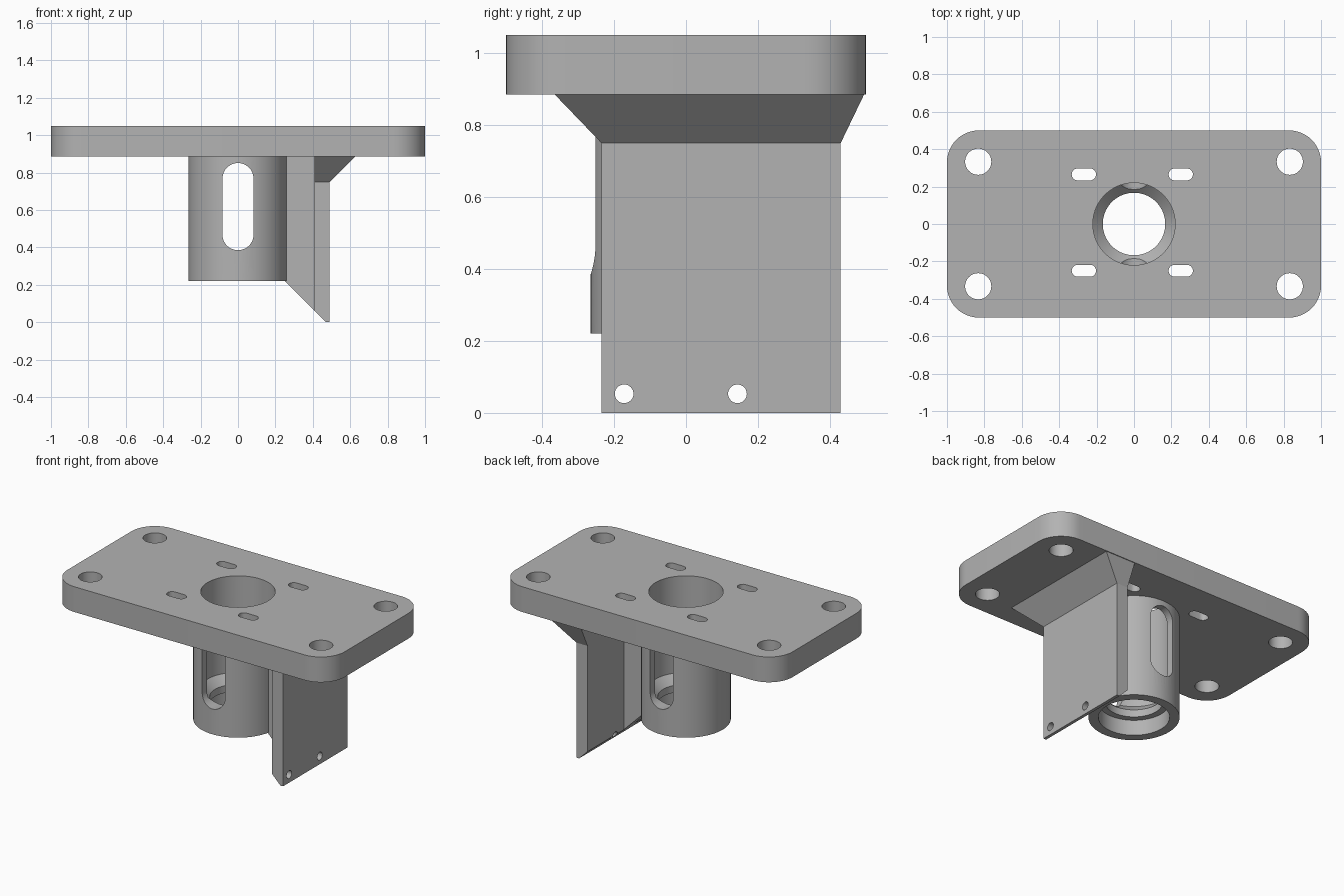
import bpy, bmesh, math
from mathutils import Matrix, Vector

if "Cube" in bpy.data.objects:
    bpy.data.objects.remove(bpy.data.objects["Cube"])

grey = bpy.data.materials.new("grey")
grey.diffuse_color = (0.45, 0.45, 0.45, 1)
grey.use_nodes = True
grey.node_tree.nodes["Principled BSDF"].inputs["Base Color"].default_value = grey.diffuse_color


def finish(name, bm):
    bmesh.ops.recalc_face_normals(bm, faces=bm.faces)
    me = bpy.data.meshes.new(name)
    bm.to_mesh(me)
    bm.free()
    ob = bpy.data.objects.new(name, me)
    bpy.context.collection.objects.link(ob)
    me.materials.append(grey)
    return ob


def add_prism(bm, pts, lo, hi, axes):
    """Extrude a 2D outline from lo to hi; axes maps (u, v, w) to a position."""
    a = [bm.verts.new(axes(u, v, lo)) for u, v in pts]
    b = [bm.verts.new(axes(u, v, hi)) for u, v in pts]
    bm.faces.new(a)
    bm.faces.new(b)
    n = len(pts)
    for i in range(n):
        bm.faces.new((a[i], a[(i + 1) % n], b[(i + 1) % n], b[i]))


def rounded(cx, cy, hx, hy, r, steps=12):
    """Rounded rectangle outline; also gives slots and circles."""
    pts = []
    for k, (sx, sy) in enumerate([(1, 1), (-1, 1), (-1, -1), (1, -1)]):
        for i in range(steps + 1):
            t = math.pi / 2 * (k + i / steps)
            p = (cx + sx * (hx - r) + r * math.cos(t), cy + sy * (hy - r) + r * math.sin(t))
            if not pts or math.dist(p, pts[-1]) > 1e-5:
                pts.append(p)
    if math.dist(pts[0], pts[-1]) < 1e-5:
        pts.pop()
    return pts


def along_x(u, v, w): return (w, u, v)
def along_y(u, v, w): return (u, w, v)
def along_z(u, v, w): return (u, v, w)


def cut(ob, outlines, lo, hi, axes):
    bm = bmesh.new()
    for o in outlines:
        add_prism(bm, o, lo, hi, axes)
    cutter = finish(ob.name + "_cutter", bm)
    mod = ob.modifiers.new("holes", 'BOOLEAN')
    mod.operation, mod.solver, mod.object = 'DIFFERENCE', 'EXACT', cutter
    bpy.context.view_layer.objects.active = ob
    bpy.ops.object.modifier_apply(modifier=mod.name)
    bpy.data.objects.remove(cutter)


def smooth(ob):
    bpy.ops.object.select_all(action='DESELECT')
    ob.select_set(True)
    bpy.context.view_layer.objects.active = ob
    bpy.ops.object.shade_smooth_by_angle(angle=math.radians(30))


# Top plate with centre bore, corner holes and four small slots
bm = bmesh.new()
add_prism(bm, rounded(0, 0, 1, 0.5, 0.17), 0.885, 1.05, along_z)
plate = finish("top_plate", bm)
holes = [rounded(0, 0, 0.22, 0.22, 0.22, 18)]
holes += [rounded(x, y, 0.07, 0.07, 0.07) for x in (-0.833, 0.833) for y in (-0.333, 0.333)]
holes += [rounded(x, y, 0.065, 0.032, 0.032, 6) for x in (-0.268, 0.25) for y in (-0.25, 0.265)]
cut(plate, holes, 0.8, 1.2, along_z)
smooth(plate)

# Hanging tube with stepped bore and an inner lip
profile = [(0.265, 0.22), (0.265, 0.885), (0.22, 0.885), (0.22, 0.42),
           (0.167, 0.367), (0.167, 0.32), (0.207, 0.32), (0.207, 0.22)]
bm = bmesh.new()
N = 72
rings = [[bm.verts.new(Matrix.Rotation(2 * math.pi * i / N, 3, 'Z') @ Vector((r, 0, z)))
          for r, z in profile] for i in range(N)]
for i in range(N):
    a, b = rings[i], rings[(i + 1) % N]
    for j in range(len(profile)):
        k = (j + 1) % len(profile)
        bm.faces.new((a[j], b[j], b[k], a[k]))
tube = finish("tube", bm)
# Tall window through the front and back walls
cut(tube, [rounded(0, 0.618, 0.083, 0.233, 0.083)], -0.5, 0.5, along_y)
smooth(tube)

# Side plate with a bevelled foot and two small holes
bm = bmesh.new()
add_prism(bm, [(0.41, 0.06), (0.47, 0), (0.49, 0), (0.49, 0.885), (0.41, 0.885)],
          -0.235, 0.43, along_y)
side = finish("side_plate", bm)
cut(side, [rounded(y, 0.053, 0.026, 0.026, 0.026, 8) for y in (-0.172, 0.143)], 0.3, 0.6, along_x)
smooth(side)

# Web joining tube and side plate
bm = bmesh.new()
add_prism(bm, [(0.25, 0.22), (0.41, 0.06), (0.41, 0.885), (0.25, 0.885)], -0.055, 0.055, along_y)
finish("web", bm)

# Flared support under the top plate
bm = bmesh.new()
for p in [(0.41, -0.235, 0.75), (0.49, -0.235, 0.75), (0.49, 0.43, 0.75), (0.41, 0.43, 0.75),
          (0.56, 0.43, 0.82), (0.41, 0.43, 0.82),
          (0.41, -0.365, 0.885), (0.625, -0.365, 0.885), (0.625, 0.495, 0.885), (0.41, 0.495, 0.885)]:
    bm.verts.new(p)
bmesh.ops.convex_hull(bm, input=bm.verts)
bmesh.ops.dissolve_limit(bm, angle_limit=0.01, verts=bm.verts, edges=bm.edges)
finish("flare", bm)
